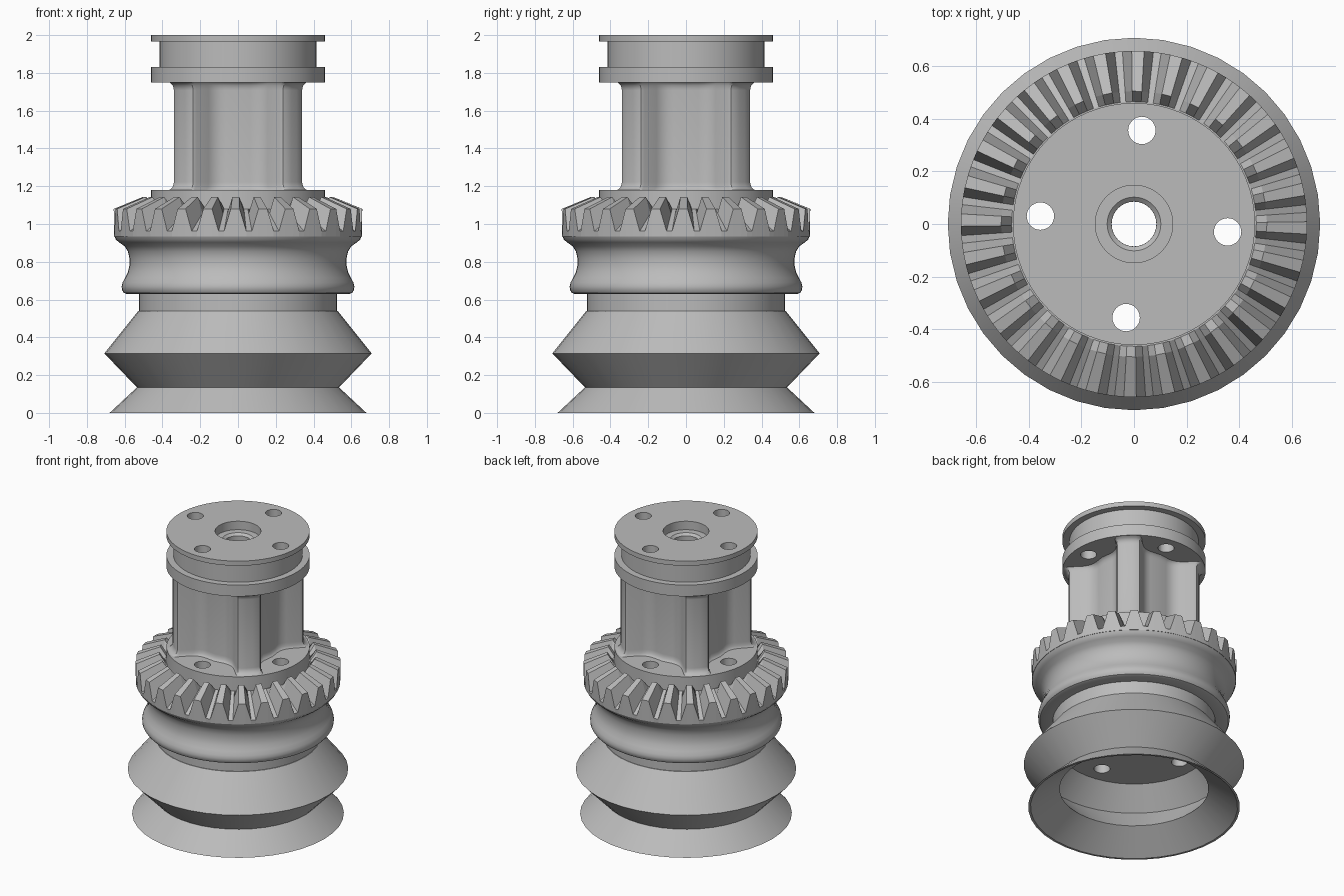
import bpy
import bmesh
from math import cos, sin, pi, radians

cube = bpy.data.objects.get("Cube")
if cube:
    bpy.data.objects.remove(cube, do_unlink=True)

# Single metal grey for every part
grey = bpy.data.materials.new("metal_grey")
grey.use_nodes = True
grey.diffuse_color = (0.5, 0.5, 0.5, 1)
grey.node_tree.nodes["Principled BSDF"].inputs["Base Color"].default_value = (0.5, 0.5, 0.5, 1)

BORE = 0.085


def loft(name, rings, wrap=False, caps=False):
    """Skin a list of equal-length closed loops; wrap joins last to first."""
    bm = bmesh.new()
    loops = [[bm.verts.new(p) for p in ring] for ring in rings]
    n = len(loops[0])
    pairs = list(zip(loops, loops[1:]))
    if wrap:
        pairs.append((loops[-1], loops[0]))
    for a, b in pairs:
        for i in range(n):
            j = (i + 1) % n
            bm.faces.new((a[i], a[j], b[j], b[i]))
    if caps:
        bm.faces.new(loops[0])
        bm.faces.new(loops[-1])
    bmesh.ops.recalc_face_normals(bm, faces=bm.faces)
    mesh = bpy.data.meshes.new(name)
    bm.to_mesh(mesh)
    bm.free()
    mesh.materials.append(grey)
    obj = bpy.data.objects.new(name, mesh)
    bpy.context.collection.objects.link(obj)
    return obj


def lathe(name, profile, segments=64):
    """Revolve a closed (radius, height) profile about z."""
    rings = []
    for k in range(segments):
        a = 2 * pi * k / segments
        rings.append([(r * cos(a), r * sin(a), z) for r, z in profile])
    return loft(name, rings, wrap=True)


def activate(obj):
    bpy.ops.object.select_all(action='DESELECT')
    obj.select_set(True)
    bpy.context.view_layer.objects.active = obj


def drill(obj, x, y, radius):
    """Cut a vertical hole right through a part."""
    rings = [[(x + radius * cos(2 * pi * k / 32), y + radius * sin(2 * pi * k / 32), z)
              for k in range(32)] for z in (-1, 3)]
    cutter = loft("drill", rings, caps=True)
    cutter.hide_render = True
    activate(obj)
    mod = obj.modifiers.new("hole", 'BOOLEAN')
    mod.operation = 'DIFFERENCE'
    mod.solver = 'EXACT'
    mod.object = cutter
    bpy.ops.object.modifier_apply(modifier=mod.name)
    bpy.data.objects.remove(cutter, do_unlink=True)


# Hollow bellows skirt
bellows = lathe("bellows_skirt", [
    (0.68, 0), (0.535, 0.135), (0.708, 0.315), (0.528, 0.54), (BORE, 0.54),
    (BORE, 0.45), (0.487, 0.45), (0.62, 0.31), (0.478, 0.135), (0.665, 0)], 40)

# Grooved hub, from the collar up to the bolting plate
hub = lathe("grooved_hub", [
    (BORE, 0.54), (0.523, 0.54), (0.523, 0.63), (0.59, 0.63), (0.605, 0.636),
    (0.614, 0.65), (0.616, 0.67), (0.611, 0.69), (0.598, 0.715), (0.583, 0.745),
    (0.575, 0.78), (0.575, 0.82), (0.583, 0.855), (0.6, 0.882), (0.63, 0.903),
    (0.647, 0.918), (0.656, 0.94), (0.46, 0.945), (0.46, 1.18), (BORE, 1.18)])

# Bevel gear teeth
TEETH = 28
PITCH = 2 * pi / TEETH
columns = []
for tooth in range(TEETH):
    for offset, outer, inner in ((-0.16, 1.08, 1.143), (0.16, 1.08, 1.143),
                                 (0.4, 0.962, 1.057), (0.6, 0.962, 1.057)):
        a = radians(88.7) + (tooth + offset) * PITCH
        section = ((0.44, 0.935), (0.656, 0.935), (0.658, outer),
                   (0.505, inner), (0.465, 1.08), (0.44, 1.08))
        columns.append([(r * cos(a), r * sin(a), z) for r, z in section])
gear = loft("bevel_gear_teeth", columns, wrap=True)

# Four-ribbed column with filleted ends
half_rib = [(0.2165, 0.125), (0.238, 0.104), (0.265, 0.088), (0.3, 0.08),
            (0.39, 0.08), (0.408, 0.072), (0.417, 0.05), (0.42, 0.02)]
rib = [(u, -v) for u, v in half_rib] + [(u, v) for u, v in reversed(half_rib)] + [(0.177, 0.177)]
outline = []
for quarter in range(4):
    a = pi / 4 + quarter * pi / 2
    outline += [(u * cos(a) - v * sin(a), u * sin(a) + v * cos(a)) for u, v in rib]
fillet = [(0, 1.075), (0.006, 1.045), (0.016, 1.02), (0.03, 1.005), (0.042, 1)]
levels = [(1.18 + h, s) for h, s in fillet] + [(1.75 - h, s) for h, s in reversed(fillet)]
column = loft("ribbed_column", [[(x * s, y * s, z) for x, y in outline] for z, s in levels],
              caps=True)
drill(column, 0, 0, BORE)

# Flanged spool with stepped bore
spool = lathe("flanged_spool", [
    (BORE, 1.75), (0.46, 1.75), (0.46, 1.83), (0.415, 1.83), (0.415, 1.967),
    (0.46, 1.967), (0.46, 2), (0.147, 2), (0.147, 1.94), (0.102, 1.94), (BORE, 1.925)])

# Four bolt holes run through both plates and the hub
for part in (bellows, hub, spool):
    for k in range(4):
        a = radians(-4.8) + k * pi / 2
        drill(part, 0.357 * cos(a), 0.357 * sin(a), 0.052)

for part in (bellows, hub, column, spool):
    activate(part)
    bpy.ops.object.shade_smooth_by_angle(angle=radians(30))
